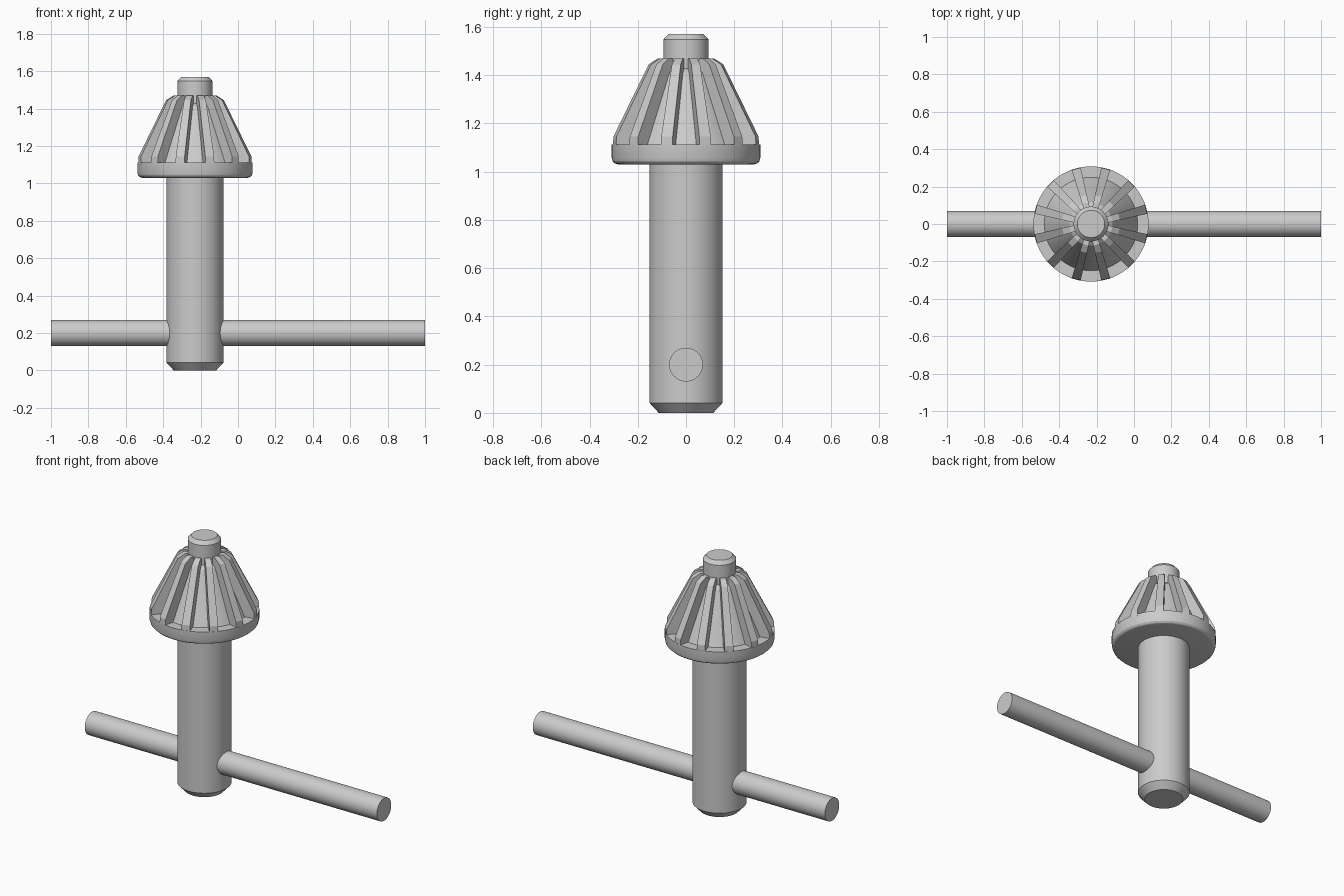
import bpy, bmesh, math
from mathutils import Matrix, Vector

if "Cube" in bpy.data.objects:
    bpy.data.objects.remove(bpy.data.objects["Cube"])

AXIS_X = -0.23          # shaft axis position
SEGS = 64
TEETH = 12


def finish(bm, name, smooth=True):
    bmesh.ops.recalc_face_normals(bm, faces=bm.faces)
    mesh = bpy.data.meshes.new(name)
    bm.to_mesh(mesh)
    bm.free()
    ob = bpy.data.objects.new(name, mesh)
    bpy.context.collection.objects.link(ob)
    if smooth:
        bpy.ops.object.select_all(action='DESELECT')
        ob.select_set(True)
        bpy.context.view_layer.objects.active = ob
        bpy.ops.object.shade_smooth_by_angle(angle=math.radians(25))
    return ob


def lathe(name, profile, matrix):
    """Closed solid of revolution from (radius, height) points."""
    bm = bmesh.new()
    rings = []
    for r, z in profile:
        rings.append([bm.verts.new((r * math.cos(2 * math.pi * i / SEGS),
                                    r * math.sin(2 * math.pi * i / SEGS), z))
                      for i in range(SEGS)])
    for a, b in zip(rings, rings[1:]):
        for i in range(SEGS):
            j = (i + 1) % SEGS
            bm.faces.new((a[i], a[j], b[j], b[i]))
    bm.faces.new(rings[0][::-1])
    bm.faces.new(rings[-1])
    bm.transform(matrix)
    return finish(bm, name)


upright = Matrix.Translation((AXIS_X, 0, 0))

# Shaft with chamfered foot
lathe("shaft", [(0.113, 0), (0.152, 0.042), (0.152, 1.04)], upright)

# Cross handle
lathe("cross_handle", [(0.07, -1), (0.07, 1)],
      Matrix.Translation((0, 0, 0.2)) @ Matrix.Rotation(math.pi / 2, 4, 'Y'))

# Gear body: rounded flange, ledge and inner cone forming the groove floors
lathe("gear_body", [(0.282, 1.03), (0.295, 1.034), (0.304, 1.043), (0.308, 1.058),
                    (0.308, 1.112), (0.25, 1.112), (0.115, 1.41), (0.09, 1.43)], upright)

# Pilot tip
lathe("pilot_tip", [(0.093, 1.38), (0.093, 1.548), (0.073, 1.57)], upright)

# Teeth: one tapered rib profile repeated around the axis
rib = [(0.085, 1.10), (0.307, 1.10), (0.305, 1.145),
       (0.155, 1.445), (0.115, 1.47), (0.085, 1.47)]
bm = bmesh.new()
for k in range(TEETH):
    turn = Matrix.Rotation(2 * math.pi * (k + 0.5) / TEETH, 4, 'Z')
    sides = []
    for s in (-1, 1):
        sides.append([bm.verts.new(upright @ turn @ Vector((r, s * (0.013 + 0.038 * r), z)))
                      for r, z in rib])
    a, b = sides
    bm.faces.new(a)
    bm.faces.new(b[::-1])
    for i in range(len(rib)):
        j = (i + 1) % len(rib)
        bm.faces.new((a[i], b[i], b[j], a[j]))
finish(bm, "gear_teeth", smooth=False)
